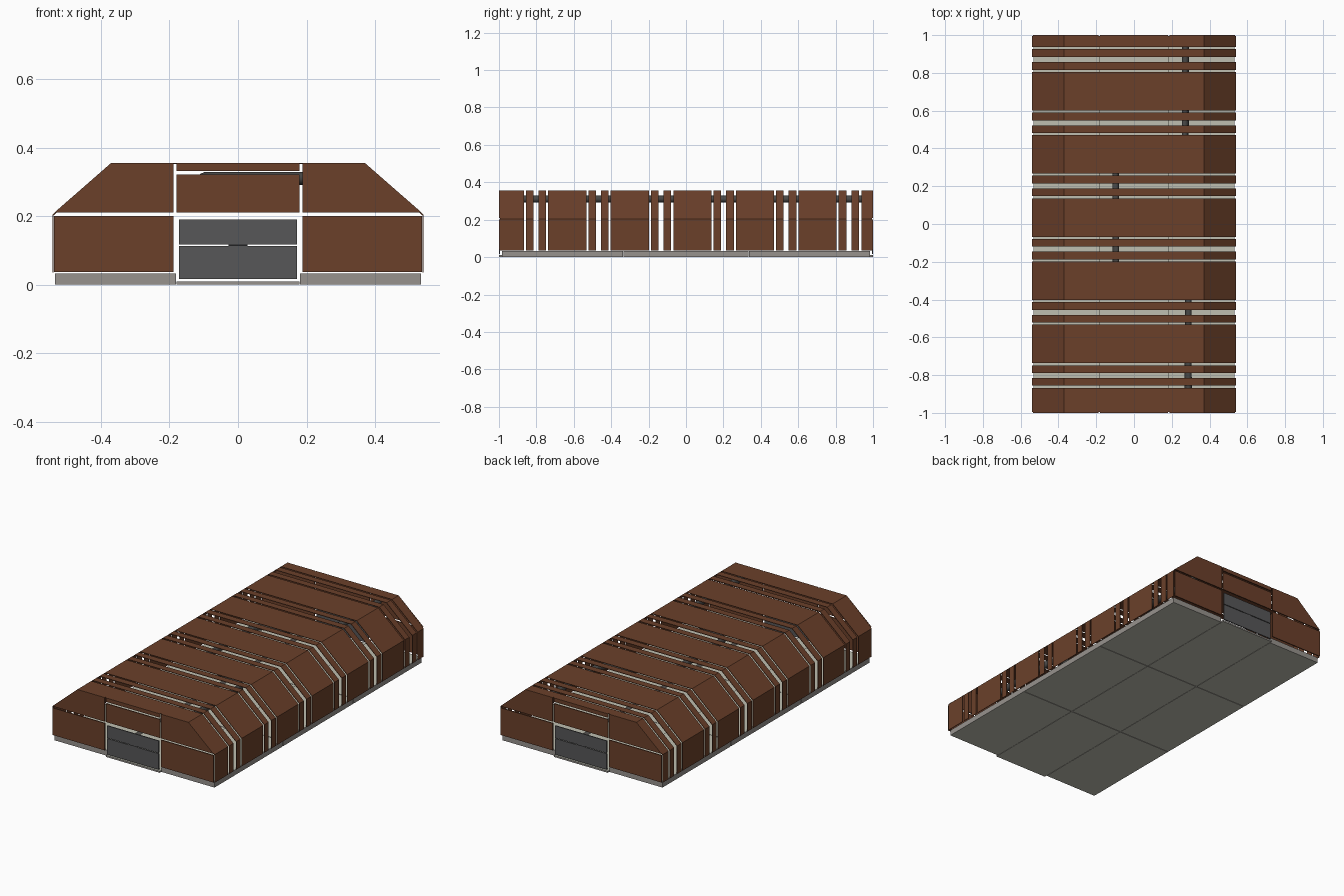
import bpy, bmesh, math
from mathutils import Vector

if "Cube" in bpy.data.objects:
    bpy.data.objects.remove(bpy.data.objects["Cube"])


def material(name, col):
    m = bpy.data.materials.new(name)
    m.diffuse_color = (*col, 1)
    m.use_nodes = True
    m.node_tree.nodes["Principled BSDF"].inputs["Base Color"].default_value = m.diffuse_color
    return m


BROWN = material("rust_brown", (0.147, 0.051, 0.023))
STONE = material("kerb_stone", (0.31, 0.29, 0.27))
CONCRETE = material("floor_concrete", (0.52, 0.52, 0.44))
STEEL = material("door_steel", (0.095, 0.095, 0.098))
DARK = material("handle_dark", (0.015, 0.015, 0.016))
PIPE = material("pipe_grey", (0.065, 0.065, 0.063))


def extrude(name, outline, y0, y1, mat):
    """Closed prism from an (x, z) outline, between two y positions."""
    bm = bmesh.new()
    a = [bm.verts.new((x, y0, z)) for x, z in outline]
    b = [bm.verts.new((x, y1, z)) for x, z in outline]
    n = len(outline)
    bm.faces.new(a)
    bm.faces.new(b[::-1])
    for i in range(n):
        j = (i + 1) % n
        bm.faces.new((a[j], a[i], b[i], b[j]))
    bmesh.ops.recalc_face_normals(bm, faces=bm.faces)
    me = bpy.data.meshes.new(name)
    bm.to_mesh(me)
    bm.free()
    me.materials.append(mat)
    ob = bpy.data.objects.new(name, me)
    bpy.context.collection.objects.link(ob)
    return ob


def box(name, x0, x1, y0, y1, z0, z1, mat):
    return extrude(name, [(x0, z0), (x1, z0), (x1, z1), (x0, z1)], y0, y1, mat)


def floor_slab(name, x0, x1, y0, y1, z1):
    """Concrete slab whose upright faces are kerb stone."""
    ob = box(name, x0, x1, y0, y1, 0, z1, CONCRETE)
    ob.data.materials.append(STONE)
    for p in ob.data.polygons:
        if abs(p.normal.z) < 0.5:
            p.material_index = 1


# Roof and side wall shell: thin bent strip, open below
W, T, H = 0.541, 0.37, 0.355
K, t = 0.204, 0.003
half = [(W, 0.035), (W, K), (T, H)]
inner = [(W - t, 0.035), (W - t, K - 0.002), (T - 0.002, H - t)]
shell = (half + [(-x, z) for x, z in half[::-1]]
         + [(-x, z) for x, z in inner] + inner[::-1])

E = 0.994
starts = [-0.737 + 0.3345 * k for k in range(5)]
panels = [(-E, -0.867)] + [(s, s + 0.204) for s in starts] + [(0.937, E)]
for i, (a, b) in enumerate(panels):
    extrude(f"shell_panel_{i}", shell, a, b, BROWN)
    if i < len(panels) - 1:
        nxt = panels[i + 1][0]
        # Pair of narrow ribs in each gap
        extrude(f"rib_{i}_a", shell, b + 0.011, b + 0.052, BROWN)
        extrude(f"rib_{i}_b", shell, nxt - 0.052, nxt - 0.011, BROWN)

# End walls with doors, the same at front and back
X = 0.536
for end, s in (("front", -1), ("back", 1)):
    y0, y1 = sorted((s * 1.0, s * E))
    for side, m in (("left", -1), ("right", 1)):
        low = [(0.188, 0.037), (X, 0.037), (X, 0.2), (0.188, 0.2)]
        up = [(0.188, 0.21), (X, 0.21), (T, H), (0.188, H)]
        extrude(f"{end}_lower_wall_{side}", [(m * x, z) for x, z in low], y0, y1, BROWN)
        extrude(f"{end}_upper_wall_{side}", [(m * x, z) for x, z in up], y0, y1, BROWN)
    box(f"{end}_lintel", -0.18, 0.18, y0, y1, 0.21, 0.321, BROWN)
    box(f"{end}_roof_edge", -0.18, 0.18, y0, y1, 0.332, H, BROWN)
    box(f"{end}_door_lower", -0.172, 0.172, y0, y1, 0.017, 0.113, STEEL)
    box(f"{end}_door_upper", -0.172, 0.172, y0, y1, 0.117, 0.19, STEEL)
    box(f"{end}_door_handle", -0.027, 0.027, y0, y1, 0.111, 0.119, DARK).scale.y = 1.0

# Floor slabs: thick outer columns set back from the ends, thin longer aisle
for r in range(3):
    y0, y1 = (-0.985, -0.335, 0.335)[r], (-0.335, 0.335, 0.985)[r]
    g0, g1 = (0 if r == 0 else 0.0015), (0 if r == 2 else 0.0015)
    floor_slab(f"floor_left_{r}", -0.533, -0.181, y0 + g0, y1 - g1, 0.033)
    floor_slab(f"floor_right_{r}", 0.181, 0.533, y0 + g0, y1 - g1, 0.033)
    floor_slab(f"floor_aisle_{r}", -0.179, 0.179, (-1, y0 + g0, y0 + g0)[r],
               (y1 - g1, y1 - g1, 1)[r], 0.01)

# Service pipe running below the roof with two sideways bends
path = [(0.287, -0.95), (0.287, -0.39), (0.255, -0.35), (-0.06, -0.25), (-0.097, -0.205),
        (-0.097, 0.275), (-0.06, 0.32), (0.235, 0.42), (0.272, 0.46), (0.272, 0.95)]
cu = bpy.data.curves.new("service_pipe", 'CURVE')
cu.dimensions = '3D'
cu.bevel_depth = 0.019
cu.bevel_resolution = 2
cu.use_fill_caps = True
sp = cu.splines.new('POLY')
sp.points.add(len(path) - 1)
for p, (x, y) in zip(sp.points, path):
    p.co = (x, y, 0.31, 1)
cu.materials.append(PIPE)
bpy.context.collection.objects.link(bpy.data.objects.new("service_pipe", cu))
